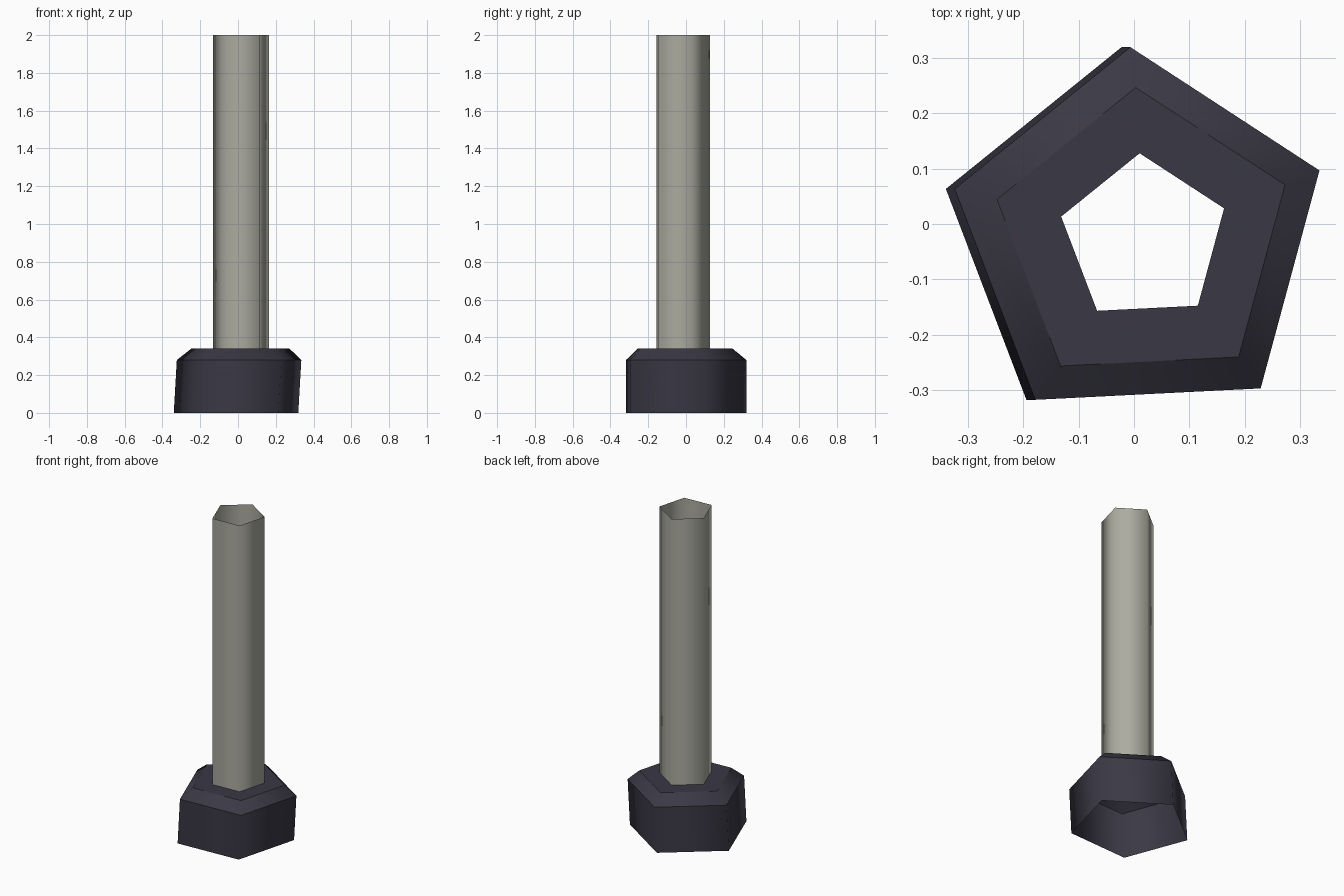
import bpy, bmesh, math

if "Cube" in bpy.data.objects:
    bpy.data.objects.remove(bpy.data.objects["Cube"])

SIDES = 5
TURN = math.radians(20.9)


def material(name, rgb):
    m = bpy.data.materials.new(name)
    m.diffuse_color = (*rgb, 1.0)
    m.use_nodes = True
    m.node_tree.nodes["Principled BSDF"].inputs["Base Color"].default_value = m.diffuse_color
    return m


def loft(name, rings, mat):
    """Open pentagonal shell through rings of (centre x, centre y, z, radius)."""
    bm = bmesh.new()
    loops = []
    for cx, cy, z, r in rings:
        loops.append([bm.verts.new((cx + r * math.cos(TURN + math.tau * k / SIDES),
                                    cy + r * math.sin(TURN + math.tau * k / SIDES), z))
                      for k in range(SIDES)])
    for low, high in zip(loops, loops[1:]):
        for k in range(SIDES):
            n = (k + 1) % SIDES
            f = bm.faces.new((low[k], low[n], high[n], high[k]))
            f.smooth = True
    # round across the corners, crisp between the levels
    for loop in loops:
        for k in range(SIDES):
            bm.edges.get((loop[k], loop[(k + 1) % SIDES])).smooth = False
    mesh = bpy.data.meshes.new(name)
    bm.to_mesh(mesh)
    bm.free()
    mesh.materials.append(mat)
    ob = bpy.data.objects.new(name, mesh)
    bpy.context.collection.objects.link(ob)
    return ob


grey = material("pole grey", (0.41, 0.41, 0.355))
dark = material("base dark slate", (0.042, 0.040, 0.059))

# Base: slightly leaning sides, sloped shoulder, flat top with a hole
loft("base", [(-0.005, -0.027, 0.0, 0.347),
              (0.011, -0.027, 0.28, 0.347),
              (0.017, -0.027, 0.34, 0.274),
              (0.018, -0.027, 0.34, 0.155)], dark)

# Pole: hollow tube, open at the top
loft("pole", [(0.018, -0.027, 0.34, 0.155),
              (0.018, -0.027, 2.0, 0.155)], grey)
